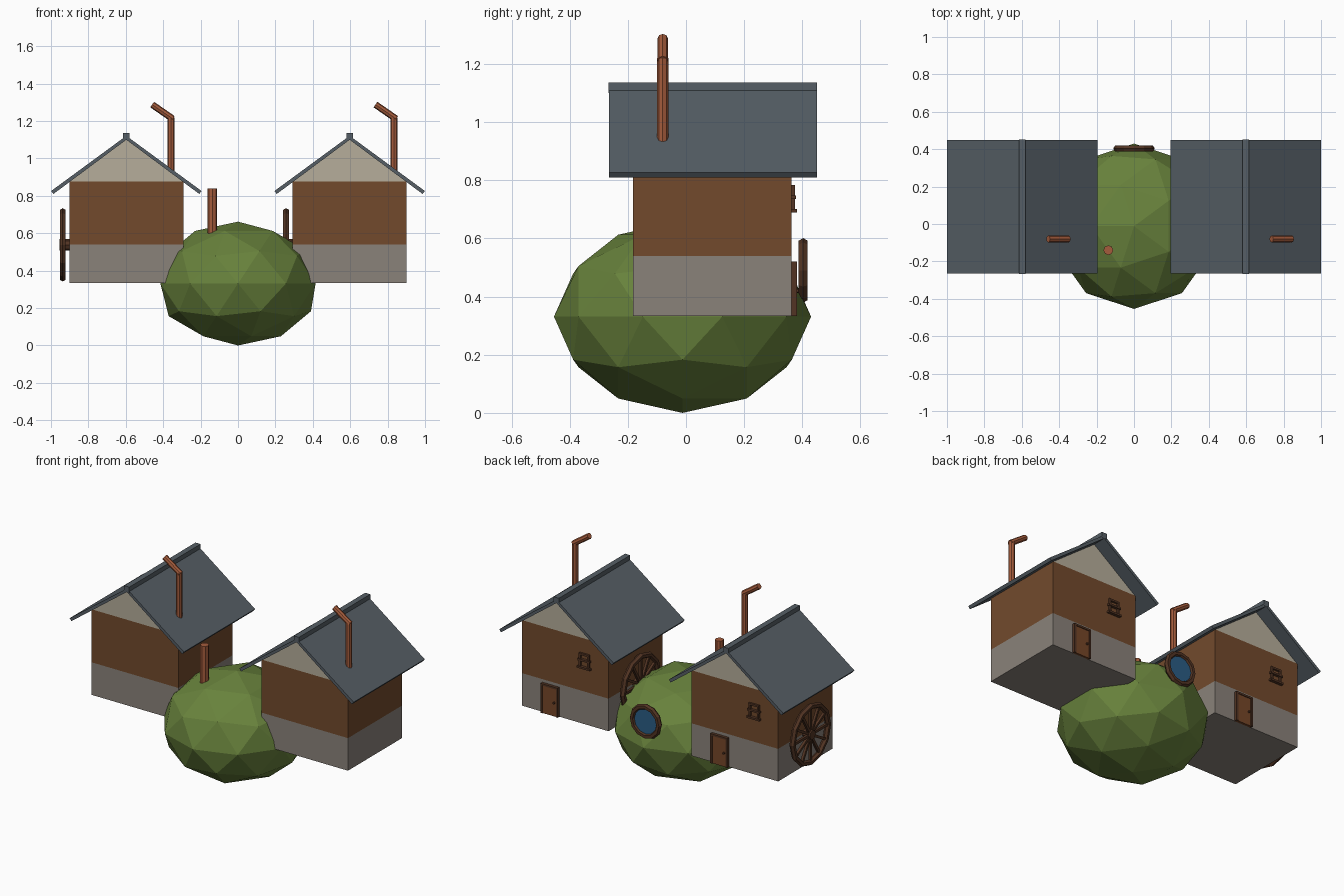
import bpy, bmesh, math
from mathutils import Vector, Matrix

if "Cube" in bpy.data.objects:
    bpy.data.objects.remove(bpy.data.objects["Cube"], do_unlink=True)


def colour(name, *rgb):
    """Material from 0-255 display values, stored linear."""
    lin = [((c / 255 + 0.055) / 1.055) ** 2.4 for c in rgb] + [1.0]
    m = bpy.data.materials.new(name)
    m.use_nodes = True
    m.diffuse_color = lin
    bsdf = m.node_tree.nodes["Principled BSDF"]
    bsdf.inputs["Base Color"].default_value = lin
    bsdf.inputs["Roughness"].default_value = 0.9
    return m


STONE = colour("grey stone", 138, 130, 122)
WALL = colour("brown timber wall", 114, 74, 44)
CREAM = colour("cream gable", 182, 174, 155)
SLATE = colour("slate roof", 86, 95, 102)
GRASS = colour("leaf green", 104, 130, 60)
COPPER = colour("copper pipe", 165, 92, 60)
DARK = colour("dark wood", 82, 52, 35)
DOOR = colour("door wood", 118, 70, 40)
GLASS = colour("blue glass", 42, 92, 132)


def finish(bm, name, *mats):
    bmesh.ops.recalc_face_normals(bm, faces=bm.faces)
    mesh = bpy.data.meshes.new(name)
    bm.to_mesh(mesh)
    bm.free()
    for m in mats:
        mesh.materials.append(m)
    ob = bpy.data.objects.new(name, mesh)
    bpy.context.collection.objects.link(ob)
    return ob


def add_box(bm, centre, size, rot=None):
    mat = Matrix.Translation(centre) @ (rot or Matrix()) @ Matrix.Diagonal((*size, 1))
    bmesh.ops.create_cube(bm, size=1, matrix=mat)


def add_rod(bm, start, end, radius, sides=8):
    a, b = Vector(start), Vector(end)
    turn = (b - a).to_track_quat("Z", "Y").to_matrix().to_4x4()
    bmesh.ops.create_cone(bm, cap_ends=True, segments=sides, radius1=radius, radius2=radius,
                          depth=(b - a).length, matrix=Matrix.Translation((a + b) / 2) @ turn)


def prism(bm, points, y0, y1):
    """Extrude an x-z outline along y."""
    face = bm.faces.new([bm.verts.new((x, y0, z)) for x, z in points])
    out = bmesh.ops.extrude_face_region(bm, geom=[face])
    moved = [v for v in out["geom"] if isinstance(v, bmesh.types.BMVert)]
    bmesh.ops.translate(bm, verts=moved, vec=(0, y1 - y0, 0))


def add_ring(bm, centre, axis, major, minor, steps=12, sides=6):
    """Low-poly torus around the x or y axis."""
    centre = Vector(centre)
    rings = []
    for i in range(steps):
        t = math.tau * i / steps
        loop = []
        for j in range(sides):
            p = math.tau * j / sides
            r, h = major + minor * math.cos(p), minor * math.sin(p)
            u, w = r * math.sin(t), r * math.cos(t)
            loop.append(bm.verts.new(centre + Vector((h, u, w) if axis == "X" else (u, h, w))))
        rings.append(loop)
    for i in range(steps):
        a, b = rings[i], rings[(i + 1) % steps]
        for j in range(sides):
            k = (j + 1) % sides
            bm.faces.new((a[j], a[k], b[k], b[j]))


FLOOR, BAND, EAVE, APEX = 0.333, 0.54, 0.877, 1.1
FRONT, BACK = -0.183, 0.362
MID_Y = (FRONT + BACK) / 2
HALF = 0.305


def house(cx, side):
    # walls, coloured in bands by height
    bm = bmesh.new()
    prism(bm, [(cx - HALF, FLOOR), (cx + HALF, FLOOR), (cx + HALF, EAVE),
               (cx, APEX), (cx - HALF, EAVE)], FRONT, BACK)
    for z in (BAND, EAVE):
        bmesh.ops.bisect_plane(bm, geom=bm.verts[:] + bm.edges[:] + bm.faces[:],
                               plane_co=(0, 0, z), plane_no=(0, 0, 1))
    for f in bm.faces:
        z = f.calc_center_median().z
        f.material_index = 0 if z < BAND else 1 if z < EAVE else 2
    finish(bm, side + "_house_walls", STONE, WALL, CREAM)

    # roof slabs and ridge cap
    bm = bmesh.new()
    for s in (-1, 1):
        prism(bm, [(cx, APEX), (cx, 1.121), (cx + s * 0.402, 0.826), (cx + s * 0.39, 0.81)],
              -0.265, 0.45)
    add_box(bm, (cx, MID_Y + 0.003, 1.118), (0.036, 0.717, 0.036))
    finish(bm, side + "_house_roof", SLATE)

    # bent stovepipe
    bm = bmesh.new()
    px = cx + 0.238
    add_rod(bm, (px, -0.08, 0.92), (px, -0.08, 1.22), 0.019)
    add_rod(bm, (px + 0.01, -0.08, 1.212), (px - 0.1, -0.08, 1.288), 0.018)
    finish(bm, side + "_house_stovepipe", COPPER)

    # back door with frame and knob
    dx, top = cx + 0.1, 0.515
    bm = bmesh.new()
    add_box(bm, (dx, BACK + 0.006, (FLOOR + top) / 2), (0.1, 0.016, top - FLOOR))
    finish(bm, side + "_house_door", DOOR)
    bm = bmesh.new()
    for s in (-1, 1):
        add_box(bm, (dx + s * 0.054, BACK + 0.008, (FLOOR + top) / 2), (0.012, 0.022, top - FLOOR))
    add_box(bm, (dx, BACK + 0.008, top), (0.12, 0.022, 0.012))
    add_rod(bm, (dx - 0.034, BACK, 0.42), (dx - 0.034, BACK + 0.024, 0.42), 0.007, 6)
    finish(bm, side + "_house_door_frame", DARK)

    # small back window
    wx = cx - 0.14
    bm = bmesh.new()
    for s in (-1, 1):
        add_box(bm, (wx + s * 0.03, BACK + 0.005, 0.737), (0.012, 0.016, 0.09))
    for z, w, d in ((0.695, 0.09, 0.03), (0.742, 0.085, 0.026), (0.778, 0.072, 0.016)):
        add_box(bm, (wx, BACK + 0.004, z), (w, d, 0.012))
    finish(bm, side + "_house_window_frame", DARK)

    # water wheel: rim, crossing spokes and hub
    hub = Vector((cx - 0.34, MID_Y, 0.538))
    bm = bmesh.new()
    add_ring(bm, hub, "X", 0.178, 0.018)
    for i in range(6):
        add_box(bm, hub, (0.016, 0.016, 0.35), Matrix.Rotation(math.pi * i / 6, 4, "X"))
    add_rod(bm, hub - Vector((0.018, 0, 0)), (cx - HALF + 0.01, hub.y, hub.z), 0.03)
    finish(bm, side + "_house_water_wheel", DARK)


house(-0.597, "right")
house(0.597, "left")

# faceted bush mound
bm = bmesh.new()
bmesh.ops.create_icosphere(bm, subdivisions=2, radius=1)
bmesh.ops.rotate(bm, verts=bm.verts, matrix=Matrix.Rotation(math.pi, 3, "Z"))
bmesh.ops.scale(bm, verts=bm.verts, vec=(0.436, 0.442, 0.331))
bmesh.ops.translate(bm, verts=bm.verts, vec=(0, -0.012, 0.331))
finish(bm, "bush_mound", GRASS)

# straight pipe in the mound
bm = bmesh.new()
add_rod(bm, (-0.137, -0.14, 0.5), (-0.137, -0.14, 0.84), 0.026)
finish(bm, "mound_pipe", COPPER)

# round window at the back of the mound
bm = bmesh.new()
add_ring(bm, (0, 0.403, 0.49), "Y", 0.093, 0.018)
finish(bm, "round_window_rim", DARK)
bm = bmesh.new()
add_rod(bm, (0, 0.388, 0.49), (0, 0.408, 0.49), 0.092, 12)
finish(bm, "round_window_glass", GLASS)
